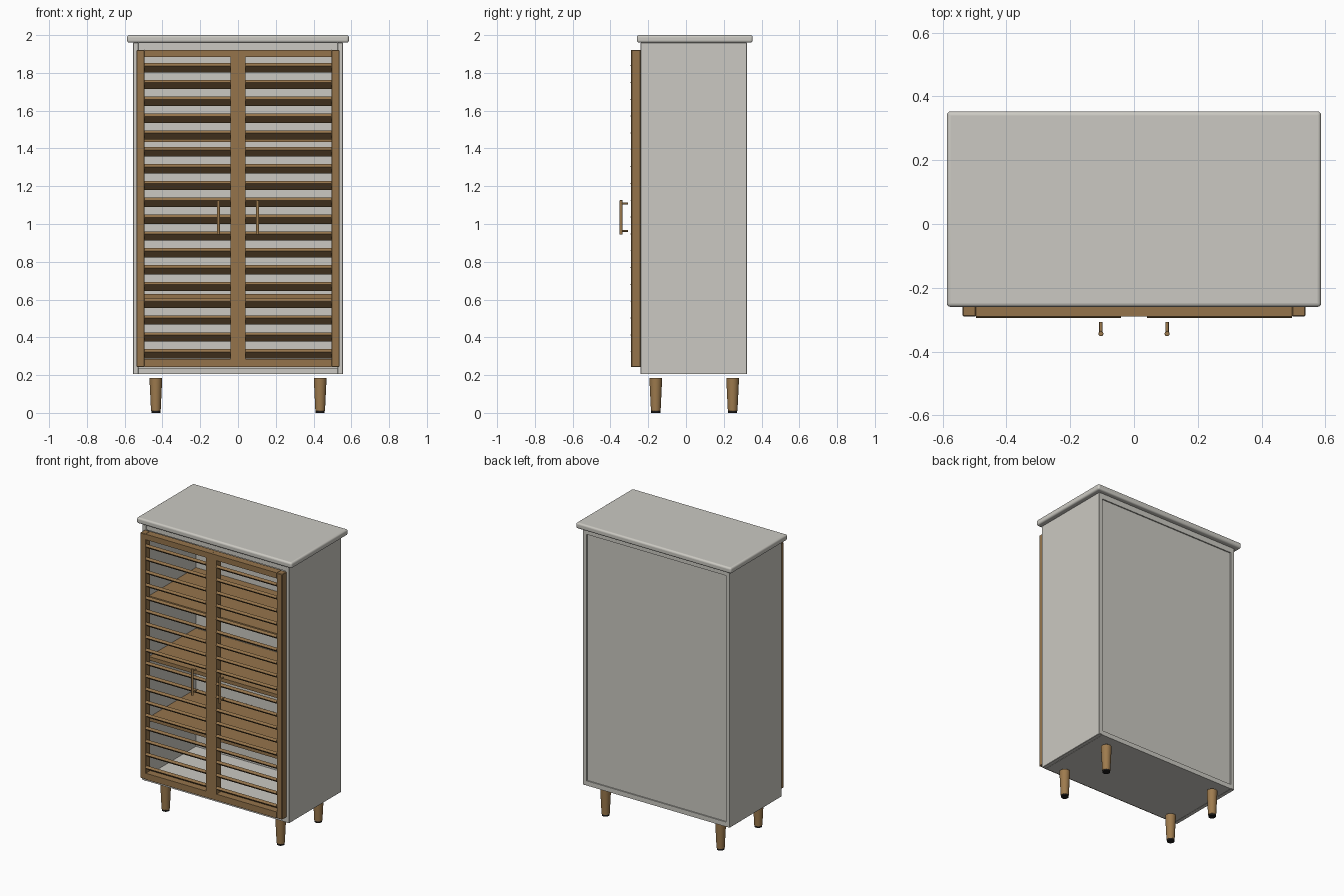
import bpy, math
from mathutils import Matrix

if "Cube" in bpy.data.objects:
    bpy.data.objects.remove(bpy.data.objects["Cube"])


def srgb(r, g, b):
    lin = lambda c: ((c / 255 + 0.055) / 1.055) ** 2.4 if c > 10 else c / 255 / 12.92
    return (lin(r), lin(g), lin(b), 1.0)


def material(name, r, g, b):
    m = bpy.data.materials.new(name)
    m.diffuse_color = srgb(r, g, b)
    m.use_nodes = True
    m.node_tree.nodes["Principled BSDF"].inputs["Base Color"].default_value = m.diffuse_color
    return m


PAINT = material("warm grey paint", 203, 201, 194)
WOOD = material("brown wood", 149, 116, 75)
LEG = material("leg wood", 158, 123, 78)
BLACK = material("black rubber", 28, 27, 26)


def finish(ob, name, mat, bevel=0.0, segments=1):
    ob.name = name
    ob.data.materials.append(mat)
    if bevel:
        mod = ob.modifiers.new("bevel", 'BEVEL')
        mod.width, mod.segments = bevel, segments
        mod.limit_method = 'ANGLE'
    return ob


def box(name, x, y, z, mat, bevel=0.0, segments=1):
    """Box from (min, max) ranges."""
    bpy.ops.mesh.primitive_cube_add(size=1)
    ob = bpy.context.object
    size = [r[1] - r[0] for r in (x, y, z)]
    ob.data.transform(Matrix.Diagonal((*size, 1)))
    ob.location = [(r[0] + r[1]) / 2 for r in (x, y, z)]
    return finish(ob, name, mat, bevel, segments)


def rod(name, loc, r1, r2, depth, mat, rot=(0, 0, 0), bevel=0.0, sides=24):
    bpy.ops.mesh.primitive_cone_add(vertices=sides, radius1=r1, radius2=r2,
                                    depth=depth, location=loc, rotation=rot)
    ob = finish(bpy.context.object, name, mat, bevel, 2)
    bpy.ops.object.shade_smooth_by_angle(angle=math.radians(40))
    return ob


# Rounded top slab
box("top_slab", (-0.587, 0.587), (-0.26, 0.353), (1.96, 2.0), PAINT, 0.012, 4)
bpy.ops.object.shade_smooth_by_angle(angle=math.radians(40))

# Carcass: sides, top and bottom boards, recessed back
for s, side in ((-1, "left"), (1, "right")):
    box(side + "_side", sorted((s * 0.555, s * 0.527)), (-0.24, 0.322), (0.205, 1.96), PAINT, 0.002)
box("top_board", (-0.527, 0.527), (-0.237, 0.32), (1.922, 1.96), PAINT)
box("bottom_board", (-0.527, 0.527), (-0.237, 0.32), (0.205, 0.237), PAINT)
box("back_panel", (-0.527, 0.527), (0.298, 0.312), (0.237, 1.922), PAINT)

# Shelves
for i in range(3):
    z = 0.605 + 0.415 * i
    box(f"shelf_{i + 1}", (-0.527, 0.527), (-0.21, 0.298), (z, z + 0.025), WOOD)

# Louvred doors with handles
DOOR_Y = (-0.29, -0.24)
for s, side in ((-1, "left"), (1, "right")):
    span = lambda a, b: sorted((s * a, s * b))
    box(side + "_door_outer_stile", span(0.495, 0.537), DOOR_Y, (0.243, 1.921), WOOD, 0.003)
    box(side + "_door_inner_stile", span(0.0005, 0.04), DOOR_Y, (0.243, 1.921), WOOD)
    box(side + "_door_top_rail", span(0.04, 0.495), DOOR_Y, (1.883, 1.921), WOOD)
    box(side + "_door_bottom_rail", span(0.04, 0.495), DOOR_Y, (0.243, 0.286), WOOD)
    for k in range(18):
        z = 0.313 + 0.0891 * k
        slat = box(f"{side}_door_slat_{k + 1}", span(0.04, 0.495), (-0.295, -0.235),
                   (z - 0.009, z + 0.009), WOOD)
        slat.rotation_euler.x = math.radians(-35)   # front edge high

    # Bar handle on two posts
    x = s * 0.104
    rod(side + "_handle_bar", (x, -0.344, 1.035), 0.008, 0.008, 0.182, LEG, bevel=0.002, sides=16)
    for z, pos in ((1.109, "upper"), (0.963, "lower")):
        rod(f"{side}_handle_{pos}_post", (x, -0.326, z), 0.005, 0.005, 0.036, LEG,
            (math.pi / 2, 0, 0), sides=16)

# Tapered legs with rubber feet
for x, side in ((-0.435, "left"), (0.435, "right")):
    for y, end in ((-0.16, "front"), (0.247, "back")):
        rod(f"{end}_{side}_leg", (x, y, 0.098), 0.0255, 0.034, 0.176, LEG, bevel=0.002, sides=32)
        rod(f"{end}_{side}_foot", (x, y, 0.006), 0.024, 0.024, 0.012, BLACK, sides=32)
